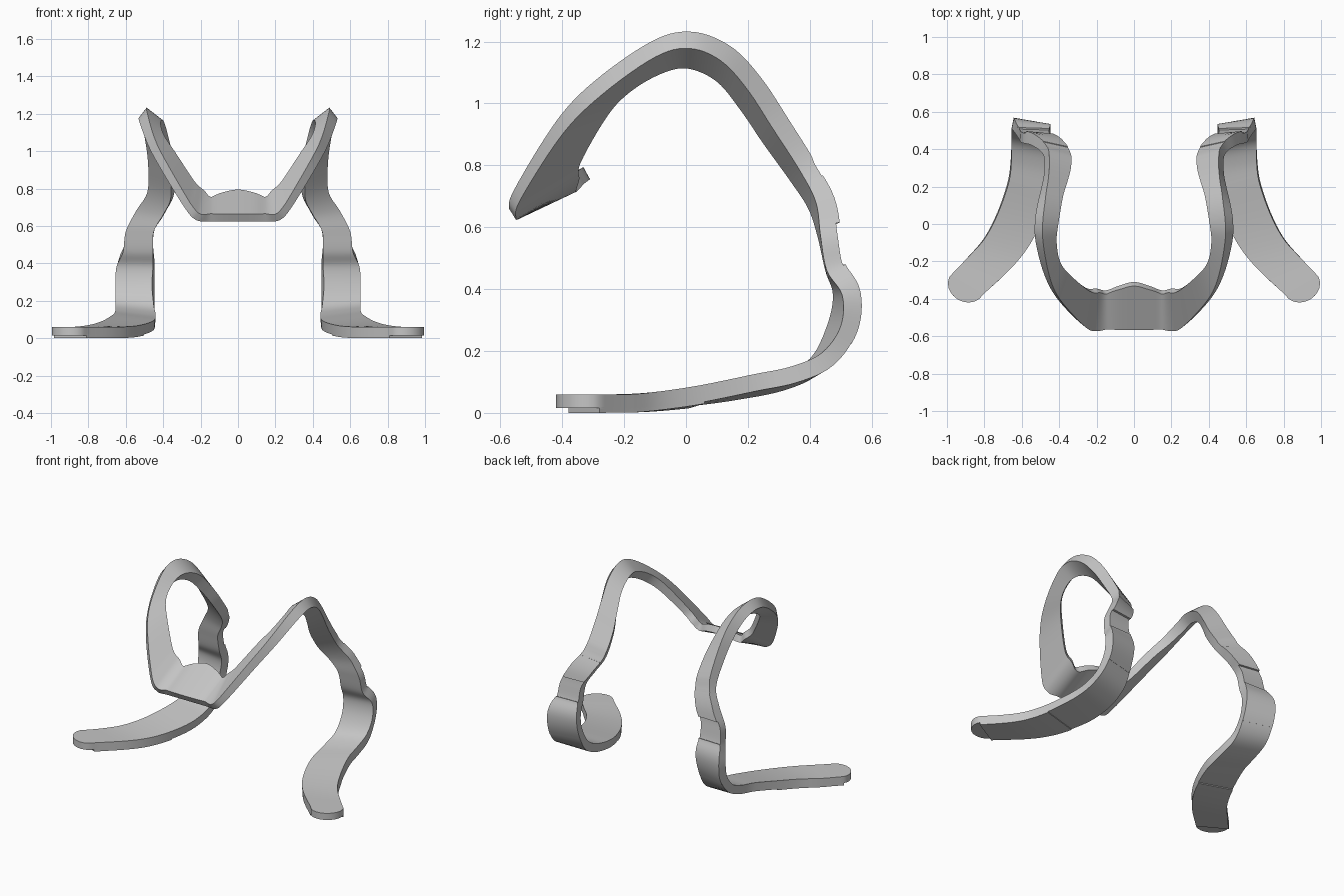
import bpy, bmesh, math
from mathutils import Vector

cube = bpy.data.objects.get("Cube")
if cube:
    bpy.data.objects.remove(cube, do_unlink=True)

STEPS = 6

grey = bpy.data.materials.new("plain_grey")
grey.use_nodes = True
colour = (0.56, 0.56, 0.56, 1)
grey.diffuse_color = colour
grey.node_tree.nodes["Principled BSDF"].inputs["Base Color"].default_value = colour

# Left half of the band: outer edge and inner edge of its concave face
front_bar = [
    ((0, -.545, .625), (0, -.31, .755)),
    ((.08, -.545, .625), (.08, -.33, .74)),
    ((.15, -.545, .625), (.15, -.355, .715)),
    ((.22, -.55, .63), (.2, -.345, .755)),
]
arch = [
    ((.28, -.535, .69), (.26, -.34, .81)),
    ((.41, -.4, .9), (.37, -.25, .965)),
    ((.48, -.27, 1.03), (.43, -.17, 1.045)),
    ((.525, -.1, 1.15), (.455, -.07, 1.1)),
    ((.53, .01, 1.178), (.445, .01, 1.112)),
    ((.515, .11, 1.14), (.425, .1, 1.07)),
    ((.495, .195, 1.05), (.395, .175, .98)),
    ((.48, .28, .92), (.365, .25, .87)),
]
leg = [
    ((.485, .37, .78), (.36, .34, .745)),
    ((.545, .42, .68), (.4, .395, .66)),
    ((.6, .435, .57), (.45, .425, .57)),
    ((.615, .455, .46), (.455, .45, .46)),
    ((.65, .505, .38), (.455, .475, .38)),
    ((.655, .5, .28), (.46, .455, .28)),
    ((.655, .44, .195), (.45, .4, .175)),
]
foot = [
    ((.655, .34, .15), (.44, .3, .125)),
    ((.67, .22, .125), (.45, .15, .095)),
    ((.73, .05, .09), (.5, 0, .075)),
    ((.8, -.08, .07), (.57, -.13, .063)),
    ((.89, -.18, .06), (.665, -.245, .06)),
    ((.985, -.28, .06), (.81, -.38, .06)),
]
sections = front_bar + arch + leg + foot


def spline(p0, p1, p2, p3, t):
    """Catmull-Rom point between p1 and p2."""
    return 0.5 * (2 * p1 + (p2 - p0) * t + (2 * p0 - 5 * p1 + 4 * p2 - p3) * t * t
                  + (3 * p1 - p0 - 3 * p2 + p3) * t ** 3)


def resample(points):
    """Smooth path through the points, starting square to the mirror plane."""
    pts = [Vector(p) for p in points]
    first = Vector((-pts[1].x, pts[1].y, pts[1].z))
    pts = [first] + pts + [2 * pts[-1] - pts[-2]]
    path = []
    for i in range(1, len(pts) - 2):
        path += [spline(*pts[i - 1:i + 3], k / STEPS) for k in range(STEPS)]
    return path + [pts[-2]]


outer = resample([s[0] for s in sections])
inner = resample([s[1] for s in sections])

# Rounded toe: shrinking sections around the middle of the last one
centre = (outer[-1] + inner[-1]) / 2
side = outer[-1] - centre
ahead = Vector((side.y, -side.x, 0))
for k in range(1, 7):
    a = math.radians(k * 14)
    outer.append(centre + side * math.cos(a) + ahead * math.sin(a) * 0.85)
    inner.append(centre - side * math.cos(a) + ahead * math.sin(a) * 0.85)

# Direction of thickness at every section, away from the concave face
mids = [(a + b) / 2 for a, b in zip(outer, inner)]
normals = []
for i, (a, b) in enumerate(zip(outer, inner)):
    along = mids[min(i + 1, len(mids) - 1)] - mids[max(i - 1, 0)]
    if i == 0:
        along = Vector((1, 0, 0))
    normals.append(along.cross(b - a).normalized())


def thickness(i):
    s = i / STEPS
    if s < 4:
        return .045
    if s < 12:
        return .045 + .025 * math.sin(math.pi * (s - 4) / 10)
    return .055 if s < 21 else max(.045, .055 - .004 * (s - 21))


def ribbon(name, start, end, low, high):
    """Closed strip between two thickness offsets, mirrored to both sides."""
    bm = bmesh.new()
    rings = []
    for i in range(start, end):
        f = (i - start) / (end - 1 - start)
        lo, hi = low(i, f), high(i, f)
        corners = [outer[i] + normals[i] * lo, inner[i] + normals[i] * lo,
                   inner[i] + normals[i] * hi, outer[i] + normals[i] * hi]
        rings.append([bm.verts.new(c) for c in corners])
    for r, q in zip(rings, rings[1:]):
        for k in range(4):
            m = (k + 1) % 4
            bm.faces.new((r[k], r[m], q[m], q[k]))
    if start > 0:
        bm.faces.new(rings[0])
    bm.faces.new(rings[-1])
    bmesh.ops.recalc_face_normals(bm, faces=bm.faces)
    mesh = bpy.data.meshes.new(name)
    bm.to_mesh(mesh)
    bm.free()
    obj = bpy.data.objects.new(name, mesh)
    bpy.context.collection.objects.link(obj)
    mesh.materials.append(grey)
    mirror = obj.modifiers.new("both_sides", 'MIRROR')
    mirror.use_clip = True
    bpy.ops.object.select_all(action='DESELECT')
    obj.select_set(True)
    bpy.context.view_layer.objects.active = obj
    bpy.ops.object.shade_smooth_by_angle(angle=math.radians(35))


def pad(name, first, last, head, tail):
    """Raised pad on the convex face, with a step height at each end."""
    ribbon(name, round(first * STEPS), round(last * STEPS) + 1,
           lambda i, f: thickness(i) - .004,
           lambda i, f: thickness(i) + head + (tail - head) * f)


ribbon("curved_band", 0, len(outer), lambda i, f: 0, lambda i, f: thickness(i))
pad("upper_leg_pad", 12.3, 13.7, .004, .012)
pad("lower_leg_pad", 15, 17.3, .009, .002)
pad("sole_pad", 21, 24, .006, .015)
